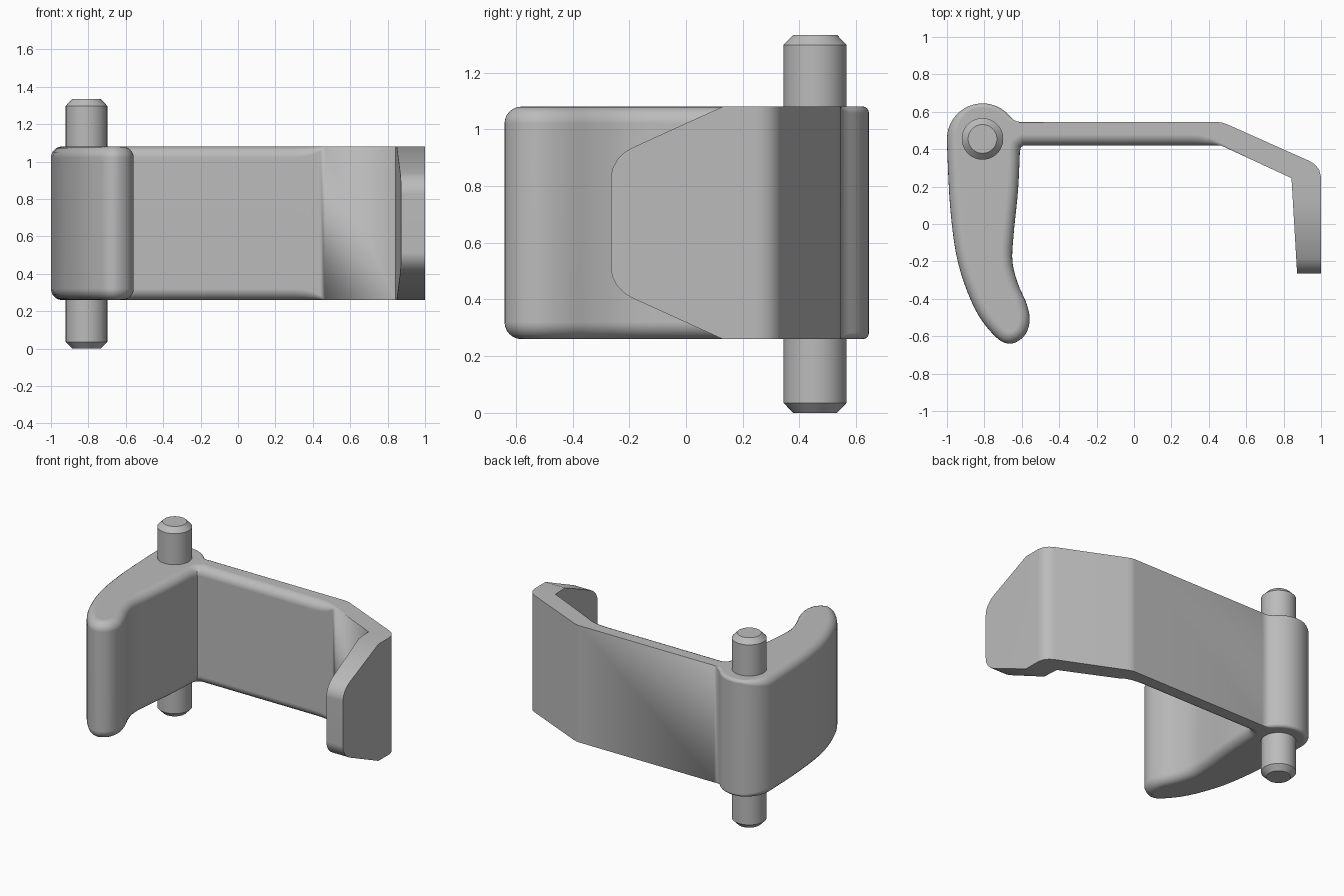
import bpy, bmesh
from math import sin, cos, pi, radians
from mathutils import Vector

cube = bpy.data.objects.get("Cube")
if cube:
    bpy.data.objects.remove(cube)

BOTTOM, TOP = 0.26, 1.08
MID = (BOTTOM + TOP) / 2
PIN = Vector((-0.81, 0.455))

grey = bpy.data.materials.new("plain_grey")
grey.use_nodes = True
colour = (0.5, 0.5, 0.5, 1)
grey.diffuse_color = colour
grey.node_tree.nodes["Principled BSDF"].inputs["Base Color"].default_value = colour


def make_object(name, bm):
    bmesh.ops.remove_doubles(bm, verts=bm.verts, dist=1e-5)
    bmesh.ops.recalc_face_normals(bm, faces=bm.faces)
    mesh = bpy.data.meshes.new(name)
    bm.to_mesh(mesh)
    bm.free()
    mesh.materials.append(grey)
    obj = bpy.data.objects.new(name, mesh)
    bpy.context.collection.objects.link(obj)
    return obj


def loft(bm, rings):
    """Skin a stack of equal-length rings and cap both ends."""
    rows = [[bm.verts.new(p) for p in ring] for ring in rings]
    n = len(rows[0])
    for a, b in zip(rows, rows[1:]):
        for i in range(n):
            j = (i + 1) % n
            bm.faces.new((a[i], a[j], b[j], b[i]))
    bm.faces.new(rows[0])
    bm.faces.new(rows[-1])


def spline(points, steps):
    """Catmull-Rom curve through the points."""
    pts = [points[0]] + points + [points[-1]]
    out = []
    for a, b, c, d in zip(pts, pts[1:], pts[2:], pts[3:]):
        for k in range(steps):
            t = k / steps
            out.append((2 * b + (c - a) * t + (2 * a - 5 * b + 4 * c - d) * t**2
                        + (3 * b - a - 3 * c + d) * t**3) / 2)
    return out + [points[-1]]


def smooth(obj):
    bpy.ops.object.select_all(action='DESELECT')
    obj.select_set(True)
    bpy.context.view_layer.objects.active = obj
    bpy.ops.object.shade_smooth_by_angle(angle=radians(28))
    mod = obj.modifiers.new("flat_caps", 'WEIGHTED_NORMAL')
    mod.keep_sharp = True


# Plan outline, clockwise: each entry is (point, edge rounding radius)
R = 0.06
lever = [Vector(p) for p in [
    (-0.61, 0.39), (-0.62, 0.18), (-0.643, -0.05), (-0.65, -0.2), (-0.62, -0.32),
    (-0.573, -0.43), (-0.558, -0.52), (-0.588, -0.6), (-0.663, -0.64),
    (-0.743, -0.6), (-0.85, -0.455), (-0.94, -0.21), (-0.982, 0.08), (-1, 0.43)]]
outline = [(p, R) for p in spline(lever, 5)]

# Barrel around the pin, with its rounding fading towards the back
for k in range(17):
    a = radians(180 - 140 * k / 16)
    fade = min(1, k / 8)
    outline.append((PIN + 0.19 * Vector((cos(a), sin(a))), R - 0.038 * fade))

# Back of the arm, slanted hook and hook end, all sharp edged
outline += [(Vector(p), r) for p, r in [
    ((-0.645, 0.558), 0.015), ((-0.625, 0.548), 0.006), ((-0.6, 0.545), 0),
    ((0.45, 0.545), 0), ((0.475, 0.541), 0), ((0.5, 0.532), 0),
    ((0.94, 0.336), 0), ((0.968, 0.318), 0), ((0.99, 0.29), 0), ((1, 0.25), 0),
    ((1, -0.265), 0), ((0.872, -0.265), 0), ((0.842, 0.245), 0), ((0.465, 0.42), 0)]]

# Front of the arm, where the rounding grows again
outline += [(Vector((x, 0.42)), r) for x, r in [
    (0.44, 0.025), (0.4, 0.044), (0.35, 0.056), (0.3, R), (-0.59, R)]]
outline.append((Vector((-0.604, 0.411)), R))

# Inward mitred offset direction at each outline point
points = [p for p, r in outline]
inward = []
for i, p in enumerate(points):
    d1 = (p - points[i - 1]).normalized()
    d2 = (points[(i + 1) % len(points)] - p).normalized()
    n1, n2 = Vector((d1.y, -d1.x)), Vector((d2.y, -d2.x))
    inward.append((n1 + n2) / (1 + n1.dot(n2)))


def body_ring(angle, side):
    ring = []
    for (p, r), n in zip(outline, inward):
        q = p + n * r * (1 - cos(angle))
        ring.append((q.x, q.y, MID + side * ((TOP - BOTTOM) / 2 - r * (1 - sin(angle)))))
    return ring


SEGMENTS = 6
angles = [pi / 2 * k / SEGMENTS for k in range(SEGMENTS + 1)]
bm = bmesh.new()
loft(bm, [body_ring(a, -1) for a in reversed(angles)] + [body_ring(a, 1) for a in angles])
body = make_object("lever_and_hook_arm", bm)

# Wedges that taper the hook tip above and below
taper = [(0.35, 0.16), (-0.185, 0.403), (-0.215, 0.42), (-0.243, 0.448),
         (-0.26, 0.48), (-0.266, 0.52), (-0.4, 0.52), (-0.4, 0.1), (0.35, 0.1)]
bm = bmesh.new()
for side in (1, -1):
    loft(bm, [[(x, y, MID + side * (z - MID)) for y, z in taper] for x in (0.7, 1.2)])
cutter = make_object("hook_taper_cutter", bm)
cutter.hide_render = True
cut = body.modifiers.new("taper", 'BOOLEAN')
cut.operation = 'DIFFERENCE'
cut.solver = 'EXACT'
cut.object = cutter
bpy.context.view_layer.objects.active = body
bpy.ops.object.modifier_apply(modifier=cut.name)
bpy.data.objects.remove(cutter)
smooth(body)

# Chamfered hinge pin
bm = bmesh.new()
loft(bm, [[(PIN.x + r * cos(2 * pi * k / 48), PIN.y + r * sin(2 * pi * k / 48), z)
           for k in range(48)]
          for r, z in [(0.077, 0), (0.111, 0.035), (0.111, 1.298), (0.077, 1.333)]])
smooth(make_object("hinge_pin", bm))
